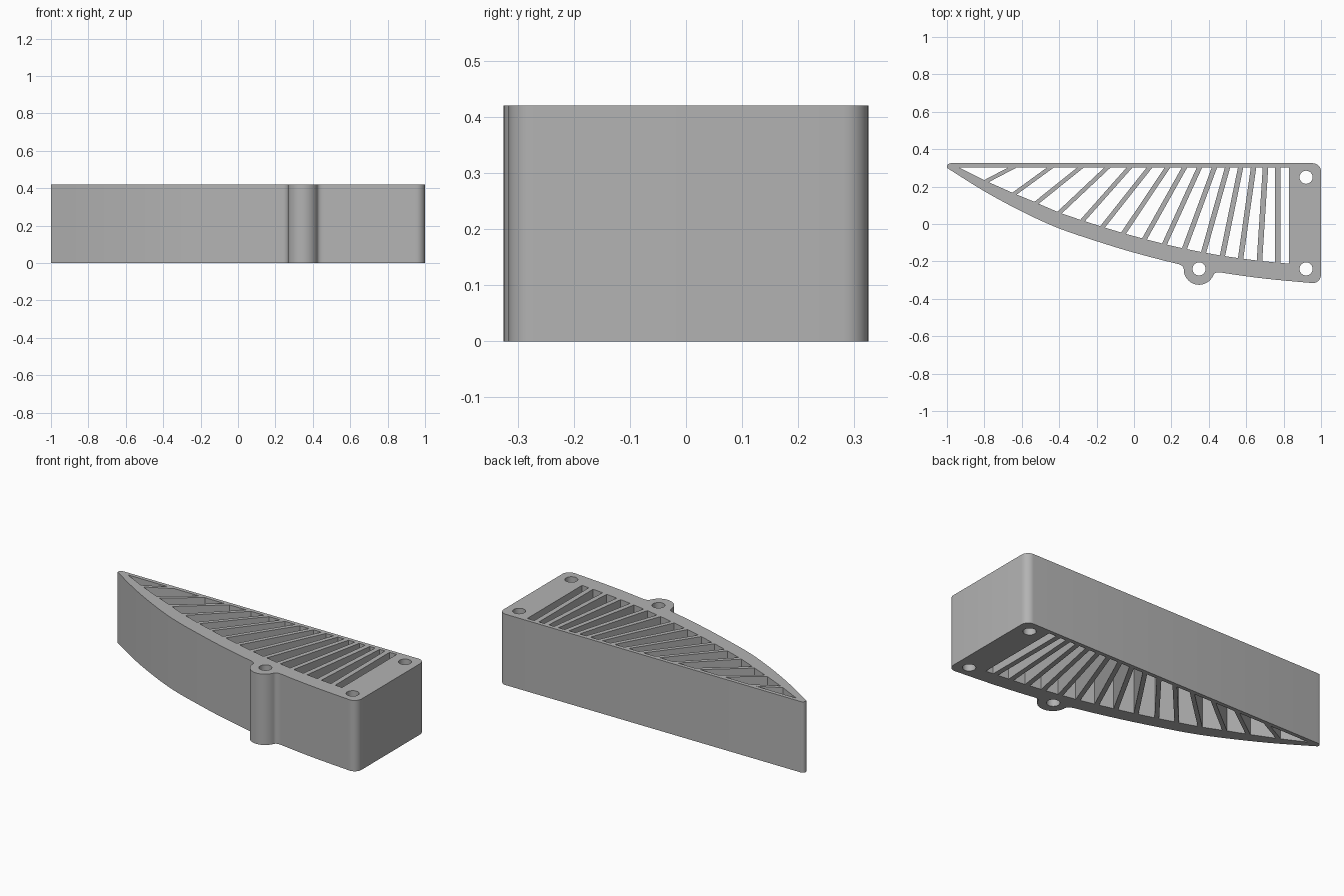
import bpy, bmesh, math
from mathutils import Vector

if "Cube" in bpy.data.objects:
    bpy.data.objects.remove(bpy.data.objects["Cube"])

HEIGHT = 0.42
TOP_Y = 0.302          # upper edge of the slots
SLOT_RIGHT = 0.83      # right edge of the last slot

# Bowed lower edge, sampled with a smooth cubic
EDGE = [(-1, .30), (-.8, .175), (-.6, .067), (-.41, -.02), (-.2, -.092), (0, -.153),
        (.25, -.217), (.47, -.26), (.7, -.292), (.955, -.316)]


def slope(i):
    a, b = EDGE[max(i - 1, 0)], EDGE[min(i + 1, len(EDGE) - 1)]
    return (b[1] - a[1]) / (b[0] - a[0])


def outer(x):
    i = 0
    while i < len(EDGE) - 2 and x > EDGE[i + 1][0]:
        i += 1
    (x0, y0), (x1, y1) = EDGE[i], EDGE[i + 1]
    h = x1 - x0
    t = (x - x0) / h
    return ((2*t**3 - 3*t*t + 1) * y0 + (t**3 - 2*t*t + t) * h * slope(i)
            + (3*t*t - 2*t**3) * y1 + (t**3 - t*t) * h * slope(i + 1))


def inner(x):
    return outer(x) + min(.046 + .1 * (x + .935), .088 + .006 * x)


def arc(cx, cy, r, a0, a1, n):
    return [(cx + r * math.cos(math.radians(a0 + (a1 - a0) * k / n)),
             cy + r * math.sin(math.radians(a0 + (a1 - a0) * k / n))) for k in range(n + 1)]


def fillet(a, c, b, n=8):
    a, c, b = Vector(a), Vector(c), Vector(b)
    return [tuple(a*(1-k/n)**2 + c*2*(k/n)*(1-k/n) + b*(k/n)**2) for k in range(n + 1)]


def edge_run(x0, x1, n):
    return [(x0 + (x1 - x0) * k / n, outer(x0 + (x1 - x0) * k / n)) for k in range(n + 1)]


# Outer outline with the rounded mounting ear and corners
ear = (.348, -.243)
ear_arc = arc(*ear, .082, 188, 340, 20)
outline = edge_run(-.995, .225, 28)
outline += fillet((.235, outer(.235)), (.27, -.222), ear_arc[0])
outline += ear_arc[1:-1]
outline += fillet(ear_arc[-1], (.434, -.254), (.47, outer(.47)))
outline += edge_run(.49, .945, 10)
outline += arc(.955, -.271, .045, -88, 0, 8)
outline += arc(.955, .28, .045, 0, 90, 8)
outline += arc(-.98, .305, .02, 90, 195, 6)

loops = [outline]

# Screw holes
for c in [(.92, .25), (.92, -.24), (.348, -.24)]:
    loops.append(arc(*c, .035, 0, 360, 32)[:-1])

# Fanned ribs: x of each centre line at the top and at the bottom
RIB_TOP = [-.65, -.447, -.286, -.142, -.024, .083, .179, .27, .35, .43, .5, .57, .639, .703, .768]
RIB_LOW = [-.789, -.639, -.521, -.398, -.275, -.168, -.056, .056, .163, .27, .372, .473, .57, .671, .768]


def rib_side(i, sign):
    """Top and bottom points of one side of a rib."""
    top = Vector((RIB_TOP[i], TOP_Y))
    d = Vector((RIB_LOW[i], inner(RIB_LOW[i]))) - top
    width = .021 + .009 * i / 14
    start = top + Vector((sign * width / 2 * d.length / abs(d.y), 0))
    lo, hi = 0.0, 1.6
    for _ in range(40):
        t = (lo + hi) / 2
        p = start + d * t
        if p.y > inner(p.x):
            lo = t
        else:
            hi = t
    return [tuple(start), tuple(start + d * lo)]


# Slots between the ribs
left = [(-.935, TOP_Y)]
for i in range(len(RIB_TOP)):
    right = rib_side(i, -1)
    loops.append(left + right[::-1])
    left = rib_side(i, 1)
loops.append(left + [(SLOT_RIGHT, inner(SLOT_RIGHT)), (SLOT_RIGHT, TOP_Y)])

# Filled profile extruded to a solid block
curve = bpy.data.curves.new("vent_profile", 'CURVE')
curve.dimensions = '2D'
curve.fill_mode = 'BOTH'
curve.extrude = HEIGHT / 2
for pts in loops:
    s = curve.splines.new('POLY')
    s.points.add(len(pts) - 1)
    for p, (x, y) in zip(s.points, pts):
        p.co = (x, y, 0, 1)
    s.use_cyclic_u = True
temp = bpy.data.objects.new("vent_profile", curve)
bpy.context.collection.objects.link(temp)
bpy.context.view_layer.update()
mesh = bpy.data.meshes.new_from_object(temp.evaluated_get(bpy.context.evaluated_depsgraph_get()))
bpy.data.objects.remove(temp)

bm = bmesh.new()
bm.from_mesh(mesh)
bmesh.ops.remove_doubles(bm, verts=bm.verts, dist=1e-5)
bmesh.ops.translate(bm, verts=bm.verts, vec=(0, 0, HEIGHT / 2))
bmesh.ops.recalc_face_normals(bm, faces=bm.faces)
bm.to_mesh(mesh)
bm.free()

grey = bpy.data.materials.new("light_grey")
grey.diffuse_color = (.45, .45, .45, 1)
grey.use_nodes = True
grey.node_tree.nodes["Principled BSDF"].inputs["Base Color"].default_value = grey.diffuse_color
mesh.materials.clear()
mesh.materials.append(grey)
body = bpy.data.objects.new("vent_body", mesh)
bpy.context.collection.objects.link(body)
bpy.context.view_layer.objects.active = body
body.select_set(True)
bpy.ops.object.shade_smooth_by_angle(angle=math.radians(30))
